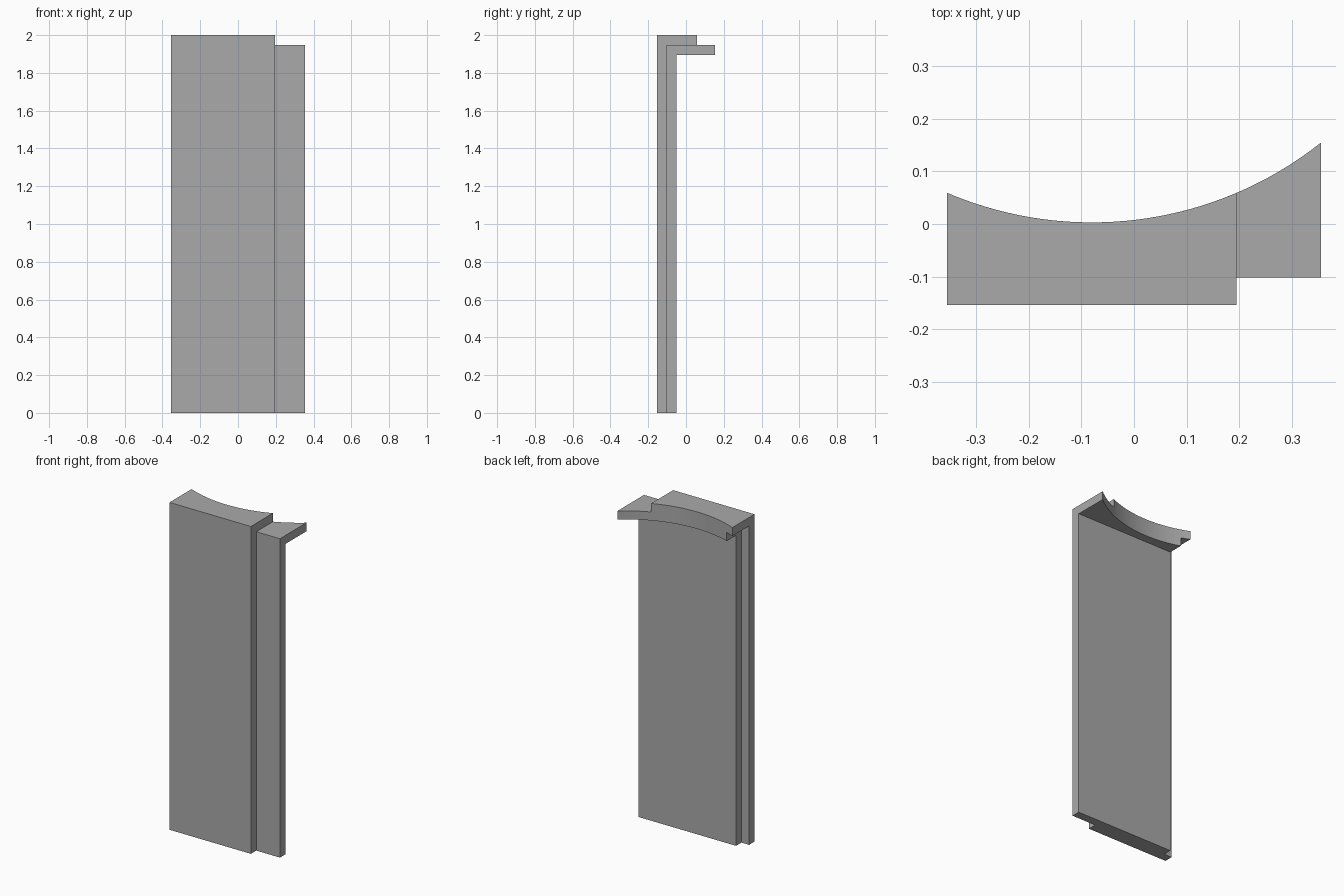
import bpy, bmesh, math

if "Cube" in bpy.data.objects:
    bpy.data.objects.remove(bpy.data.objects["Cube"], do_unlink=True)

THICK = 0.052         # panel and lip thickness
ARC_X, ARC_Y, ARC_R = -0.08, 0.703, 0.70   # cylinder that trims the lips
SEGMENTS = 32

grey = bpy.data.materials.new("plain grey")
grey.use_nodes = True
GREY = (0.4, 0.4, 0.4, 1)
grey.diffuse_color = GREY
grey.node_tree.nodes["Principled BSDF"].inputs["Base Color"].default_value = GREY


def arc_y(x):
    return ARC_Y - math.sqrt(ARC_R ** 2 - (x - ARC_X) ** 2)


def lipped_panel(name, x0, x1, front, top):
    """Upright board whose top turns back into a lip with a concave edge."""
    bm = bmesh.new()
    back, under = front + THICK, top - THICK
    a, b, c, d = [bm.verts.new((x, y, under)) for x, y in
                  ((x0, front), (x1, front), (x1, back), (x0, back))]
    foot = bm.faces.new((a, b, c, d))
    xs = [x1 + (x0 - x1) * i / SEGMENTS for i in range(SEGMENTS + 1)]
    arc = [bm.verts.new((x, arc_y(x), under)) for x in xs]
    lip = bm.faces.new([d, c] + arc)

    # lip thickness, keeping the underside
    up = bmesh.ops.extrude_face_region(bm, geom=[foot, lip], use_keep_orig=True)
    moved = [v for v in up["geom"] if isinstance(v, bmesh.types.BMVert)]
    bmesh.ops.translate(bm, verts=moved, vec=(0, 0, THICK))

    # board pulled down to the floor
    down = bmesh.ops.extrude_face_region(bm, geom=[foot])
    for v in down["geom"]:
        if isinstance(v, bmesh.types.BMVert):
            v.co.z = 0
    bmesh.ops.recalc_face_normals(bm, faces=bm.faces)
    bmesh.ops.dissolve_limit(bm, angle_limit=0.005, verts=bm.verts, edges=bm.edges)

    mesh = bpy.data.meshes.new(name)
    bm.to_mesh(mesh)
    bm.free()
    mesh.materials.append(grey)
    obj = bpy.data.objects.new(name, mesh)
    bpy.context.collection.objects.link(obj)
    bpy.ops.object.select_all(action='DESELECT')
    obj.select_set(True)
    bpy.context.view_layer.objects.active = obj
    bpy.ops.object.shade_smooth_by_angle(angle=math.radians(30))


# Two boards, the rear one shifted sideways and stepped down
lipped_panel("front_panel", -0.355, 0.195, -0.154, 2.0)
lipped_panel("rear_panel", -0.303, 0.355, -0.154 + THICK, 2.0 - THICK)
